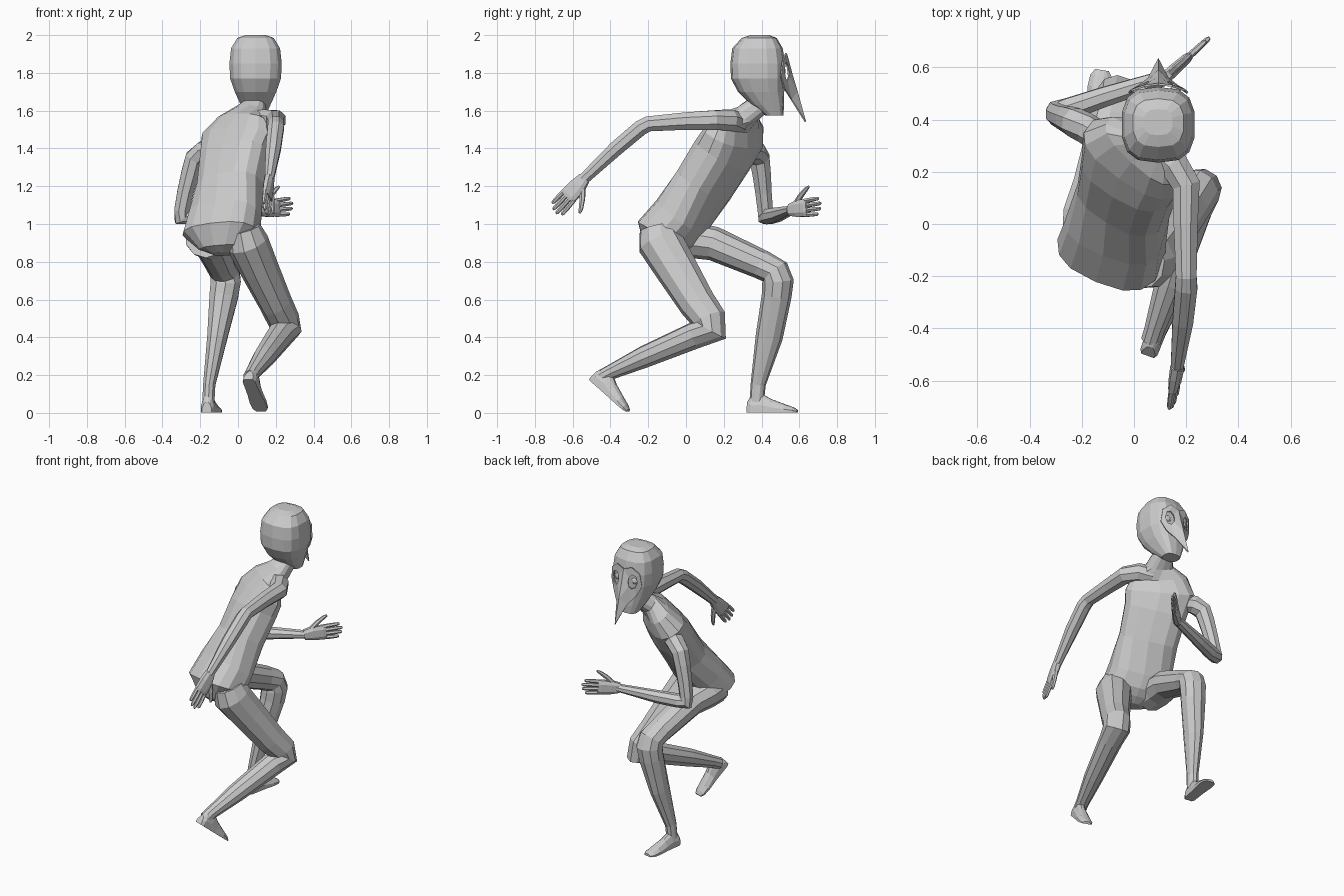
import bpy, bmesh
from math import cos, sin, pi, copysign
from mathutils import Vector as V


def make(name, verts, faces):
    me = bpy.data.meshes.new(name)
    bm = bmesh.new()
    vs = [bm.verts.new(v) for v in verts]
    for f in faces:
        bm.faces.new([vs[i] for i in f])
    bmesh.ops.remove_doubles(bm, verts=bm.verts, dist=.0005)
    bmesh.ops.recalc_face_normals(bm, faces=bm.faces)
    bm.to_mesh(me)
    bm.free()
    ob = bpy.data.objects.new(name, me)
    bpy.context.collection.objects.link(ob)
    return ob


def ring(c, u, w, a, b, n, p=1.0):
    pts = []
    for i in range(n):
        t = 2 * pi * (i + 0.5) / n
        x, y = cos(t), sin(t)
        pts.append(V(c) + u * a * copysign(abs(x) ** p, x) + w * b * copysign(abs(y) ** p, y))
    return pts


def loft(name, rings):
    n = len(rings[0])
    verts = [p for r in rings for p in r]
    faces = [(k * n + i, k * n + (i + 1) % n, (k + 1) * n + (i + 1) % n, (k + 1) * n + i)
             for k in range(len(rings) - 1) for i in range(n)]
    faces += [tuple(range(n)), tuple(range(len(verts) - n, len(verts)))]
    return make(name, verts, faces)


def tube(name, secs, refs, n=8, p=1.0):
    """secs: (x, y, z, half width, half depth); refs: sideways direction(s)."""
    cs = [V(s[:3]) for s in secs]
    rings = []
    for i, s in enumerate(secs):
        t = V((0, 0, 0))
        if i:
            t += (cs[i] - cs[i - 1]).normalized()
        if i < len(cs) - 1:
            t += (cs[i + 1] - cs[i]).normalized()
        t.normalize()
        ref = V(refs[i] if isinstance(refs, list) else refs)
        u = (ref - t * ref.dot(t)).normalized()
        rings.append(ring(cs[i], u, t.cross(u), s[3], s[-1], n, p))
    return loft(name, rings)


# Torso with neck, twisted and leaning forward
hip_u, chest_u, neck_u = (.9, -.43, .02), (.9, -.43, .36), (1, -.1, .05)
tube("torso", [
    (-.085, -.12, .84, .05, .05), (-.085, -.115, .87, .12, .1), (-.088, -.1, .945, .208, .148),
    (-.07, -.025, 1.04, .197, .138), (-.04, .09, 1.2, .187, .128), (-.015, .19, 1.36, .198, .128),
    (0, .25, 1.455, .218, .11), (.032, .28, 1.535, .175, .08), (.07, .33, 1.585, .085, .062),
    (.09, .385, 1.63, .058, .06), (.095, .41, 1.7, .058, .06)],
    [hip_u] * 4 + [chest_u] * 4 + [neck_u] * 3, 14, .76)

# Head: half width, back and front for each height
HX = .093
head = [(2.0, .055, .34, .44), (1.985, .098, .295, .48), (1.93, .132, .245, .512),
        (1.85, .141, .235, .525), (1.77, .137, .238, .525), (1.70, .112, .275, .52),
        (1.63, .08, .345, .52), (1.575, .055, .42, .515)]
loft("head", [ring((HX, (b + f) / 2, z), V((1, 0, 0)), V((0, 1, 0)), a, (f - b) / 2, 14, .7)
              for z, a, b, f in head])

# Pointed mask: an eye hole ringed by panels on each side, and a beak
outer = [(0, .54, 1.885), (.055, .533, 1.905), (.105, .515, 1.865), (.115, .505, 1.78),
         (.085, .525, 1.715), (.04, .56, 1.66), (0, .592, 1.7), (0, .565, 1.79)]
hole = [(.04, .54, 1.835), (.058, .533, 1.857), (.082, .527, 1.848), (.092, .523, 1.805),
        (.078, .53, 1.768), (.057, .538, 1.762), (.042, .546, 1.78), (.036, .545, 1.805)]
mv, mf = [], []
for s in (-1, 1):
    o = len(mv)
    mv += [(HX + s * x, y, z) for x, y, z in outer + hole + [(0, .636, 1.542)]]
    mf += [(o + i, o + (i + 1) % 8, o + 8 + (i + 1) % 8, o + 8 + i) for i in range(8)]
    mf.append((o + 5, o + 6, o + 16))
mask = make("beaked_mask", mv, mf)
sol = mask.modifiers.new("thickness", 'SOLIDIFY')
sol.thickness = .008

# Eyes behind the holes
for s, side in ((-1, "left"), (1, "right")):
    bpy.ops.mesh.primitive_uv_sphere_add(segments=10, ring_count=6, radius=.025,
                                         location=(HX + s * .063, .503, 1.81))
    bpy.context.object.name = side + "_eye"

# Arms
tube("left_arm", [
    (-.1, .31, 1.4, .06, .06), (-.18, .365, 1.385, .06, .06), (-.23, .39, 1.345, .058, .056),
    (-.252, .4, 1.27, .053, .052), (-.278, .41, 1.17, .047, .047), (-.298, .42, 1.07, .044, .043),
    (-.3, .425, 1.035, .047, .047), (-.25, .44, 1.04, .046, .044),
    (-.12, .485, 1.05, .041, .041), (.12, .56, 1.075, .032, .024)], (0, 1, .1))
tube("right_arm", [
    (.08, .28, 1.535, .06, .06), (.15, .23, 1.55, .062, .06), (.2, .15, 1.55, .058, .056),
    (.198, 0, 1.545, .05, .05), (.2, -.2, 1.53, .043, .044), (.2, -.242, 1.508, .046, .045),
    (.187, -.37, 1.4, .043, .043), (.165, -.545, 1.235, .026, .032)], (1, 0, 0))


# Hands: palm, four fingers and a thumb
def hand(side, wrist, fwd, thumb_dir):
    o, f = V(wrist), V(fwd).normalized()
    a = V(thumb_dir)
    a = (a - f * a.dot(f)).normalized()

    def secs(pts):
        k = 1.1
        return [(*(o + (f * x + a * y) * k), w * k, d * k) for x, y, w, d in pts]
    tube(side + "_palm", secs([(-.01, 0, .03, .022), (.04, .002, .042, .022),
                               (.1, 0, .045, .018), (.115, 0, .043, .014)]), a, 8, .75)
    for i, ln in enumerate((.09, .105, .1, .08)):
        y = .034 - i * .0225
        tube(f"{side}_finger_{i + 1}", secs([
            (.1, y, .0115, .0115), (.105 + ln * .5, y * 1.06, .0115, .0115),
            (.105 + ln * .9, y * 1.1, .0095, .0095), (.105 + ln, y * 1.1, .005, .005)]), a, 6)
    tube(side + "_thumb", secs([(.025, .02, .016, .015), (.07, .062, .014, .013),
                                (.11, .09, .011, .01), (.13, .1, .006, .006)]), a, 6)


hand("left", (.12, .56, 1.075), (.16, .145, .02), (-.02, 0, 1))
hand("right", (.165, -.545, 1.235), (-.02, -.16, -.18), (.3, .7, -.6))

# Legs
tube("left_leg", [
    (-.17, -.06, .925, .11, .105), (-.168, .04, .915, .108, .096), (-.14, .15, .895, .096, .09),
    (-.09, .4, .785, .082, .078), (-.07, .472, .745, .082, .08), (-.065, .487, .695, .084, .084),
    (-.075, .48, .62, .08, .079), (-.11, .44, .4, .056, .072), (-.152, .382, .15, .034, .04),
    (-.157, .375, .06, .034, .038)], (1, 0, 0), 10)
tube("right_leg", [
    (.03, -.15, .975, .09, .1), (.05, -.135, .9, .112, .122), (.11, -.055, .77, .102, .113),
    (.2, .06, .58, .087, .099), (.24, .122, .495, .085, .093), (.252, .132, .44, .084, .094),
    (.225, .05, .412, .075, .072), (.14, -.22, .297, .06, .059), (.08, -.4, .215, .041, .04),
    (.066, -.445, .19, .04, .04)], (1, -.2, .1), 10)


# Feet: lofted from heel to toe with a flat sole
def foot(side, heel, toe):
    h, f = V(heel), V(toe) - V(heel)
    f.normalize()
    u = V((f.y, -f.x, 0)).normalized()
    up = u.cross(f)
    rings = []
    for t, w, ht in ((0, .026, .055), (.02, .035, .09), (.075, .036, .1), (.13, .038, .07),
                     (.2, .045, .044), (.245, .042, .028), (.268, .026, .016)):
        prof = ((-1, 0), (1, 0), (1, .4), (.6, .85), (.25, 1), (-.25, 1), (-.6, .85), (-1, .4))
        rings.append([h + f * t + u * w * x + up * ht * z for x, z in prof])
    loft(side + "_foot", rings)


foot("left", (-.165, .325, .002), (-.122, .59, .002))
foot("right", (.052, -.505, .177), (.125, -.305, .002))
